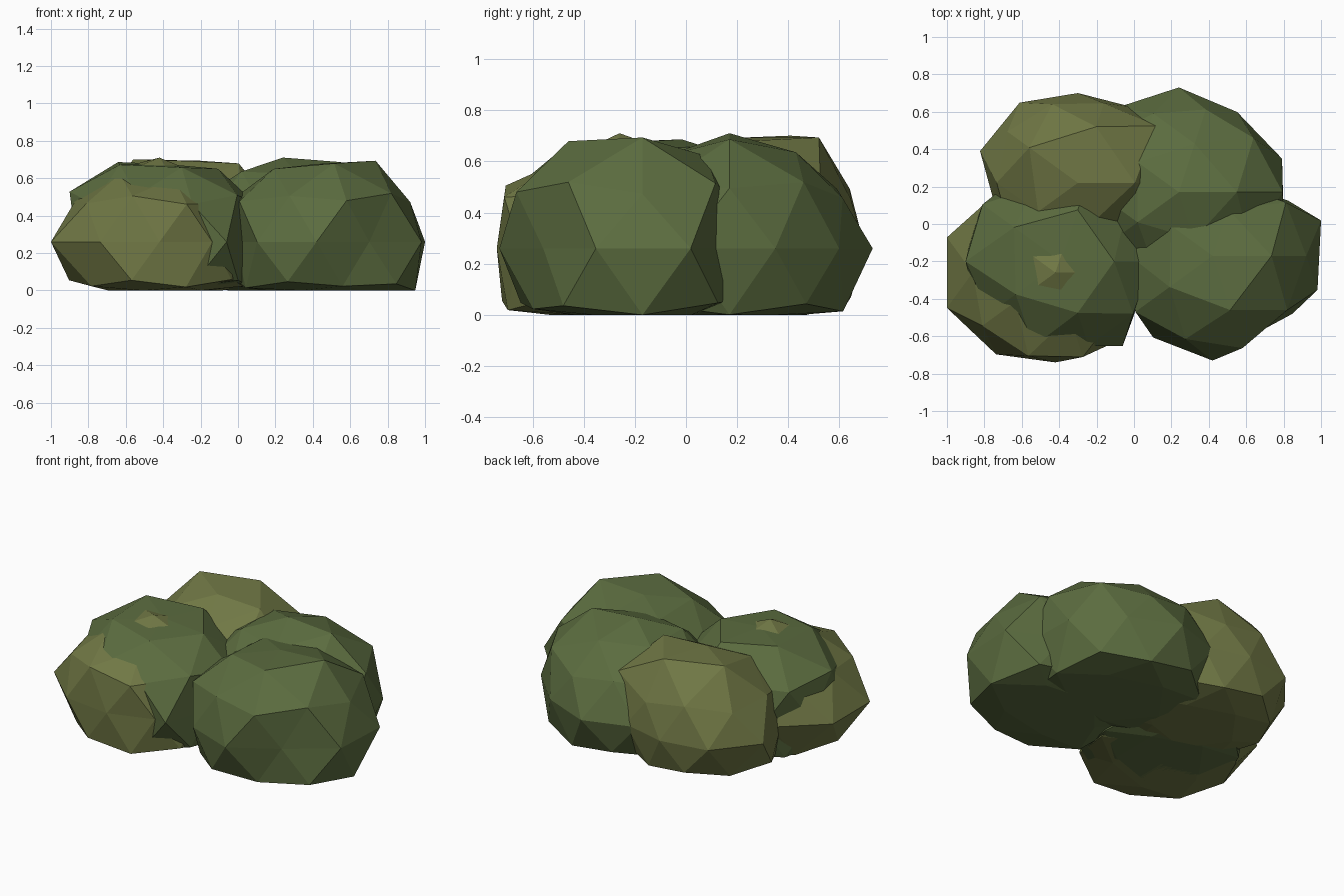
import bpy, bmesh, math

CZ, SQUASH = 0.26, 0.85      # height of the lobes' equator, vertical squash


def material(name, rgb):
    m = bpy.data.materials.new(name)
    m.diffuse_color = (*rgb, 1)
    return m


green = material("leaf_green", (0.105, 0.15, 0.05))
olive = material("leaf_olive", (0.165, 0.19, 0.06))


def lobe(name, mat, cx, cy, floor, base, equator, shoulder, cap, top):
    """Lumpy icosphere: each ring of vertices gets its own radii, floor is flattened."""
    bm = bmesh.new()
    bmesh.ops.create_icosphere(bm, subdivisions=2, radius=1)
    for v in bm.verts:
        d = v.co.normalized()
        az = math.degrees(math.atan2(d.y, d.x)) % 360
        if d.z > 0.95:
            r = top
        elif d.z > 0.7:
            r = cap[round(az / 72) % 5]
        elif d.z > 0.49:
            r = shoulder[round((az - 36) / 72) % 5]
        elif abs(d.z) < 0.1:
            r = equator[round((az - 18) / 36) % 10]
        elif d.z > -0.49:
            r = base[round(az / 36) % 10]
        else:
            r = floor[round(az / 72) % 5]
        v.co = (cx + d.x * r, cy + d.y * r, max(0, CZ + SQUASH * d.z * r))
    bmesh.ops.recalc_face_normals(bm, faces=bm.faces)
    mesh = bpy.data.meshes.new(name)
    bm.to_mesh(mesh)
    bm.free()
    mesh.materials.append(mat)
    bpy.context.collection.objects.link(bpy.data.objects.new(name, mesh))


# Right-hand clumps
lobe("foliage_front_right", green, 0.42, -0.17,
     (0.62, 0.45, 0.50, 0.55, 0.53),
     (0.56, 0.56, 0.45, 0.45, 0.50, 0.50, 0.57, 0.56, 0.58, 0.59),
     (0.61, 0.43, 0.45, 0.50, 0.50, 0.46, 0.54, 0.56, 0.48, 0.59),
     (0.57, 0.50, 0.52, 0.55, 0.58), (0.60, 0.50, 0.52, 0.54, 0.58), 0.49)
lobe("foliage_back_right", green, 0.24, 0.17,
     (0.58, 0.55, 0.55, 0.50, 0.50),
     (0.62, 0.57, 0.52, 0.54, 0.55, 0.50, 0.50, 0.50, 0.50, 0.58),
     (0.58, 0.53, 0.56, 0.56, 0.50, 0.50, 0.50, 0.50, 0.50, 0.59),
     (0.58, 0.52, 0.52, 0.50, 0.55), (0.59, 0.52, 0.52, 0.52, 0.50), 0.53)

# Left-hand clumps
lobe("foliage_back_left", olive, -0.30, 0.22,
     (0.50, 0.50, 0.50, 0.50, 0.50),
     (0.52, 0.52, 0.50, 0.50, 0.52, 0.52, 0.50, 0.50, 0.50, 0.52),
     (0.52, 0.50, 0.48, 0.53, 0.55, 0.46, 0.45, 0.45, 0.45, 0.48),
     (0.61, 0.52, 0.51, 0.45, 0.46), (0.58, 0.60, 0.61, 0.50, 0.44), 0.51)
lobe("foliage_front_left", green, -0.39, -0.20,
     (0.52, 0.52, 0.52, 0.50, 0.53),
     (0.54, 0.52, 0.54, 0.54, 0.58, 0.53, 0.53, 0.50, 0.53, 0.54),
     (0.45, 0.48, 0.50, 0.50, 0.50, 0.50, 0.45, 0.43, 0.56, 0.46),
     (0.50, 0.50, 0.60, 0.56, 0.56), (0.54, 0.55, 0.59, 0.57, 0.55), 0.49)
lobe("foliage_front_left_inner", olive, -0.42, -0.26,
     (0.53, 0.52, 0.52, 0.53, 0.54),
     (0.50, 0.52, 0.50, 0.52, 0.53, 0.54, 0.54, 0.54, 0.53, 0.53),
     (0.45, 0.48, 0.50, 0.53, 0.61, 0.61, 0.54, 0.48, 0.48, 0.47),
     (0.47, 0.50, 0.52, 0.55, 0.46), (0.48, 0.50, 0.54, 0.50, 0.47), 0.53)
